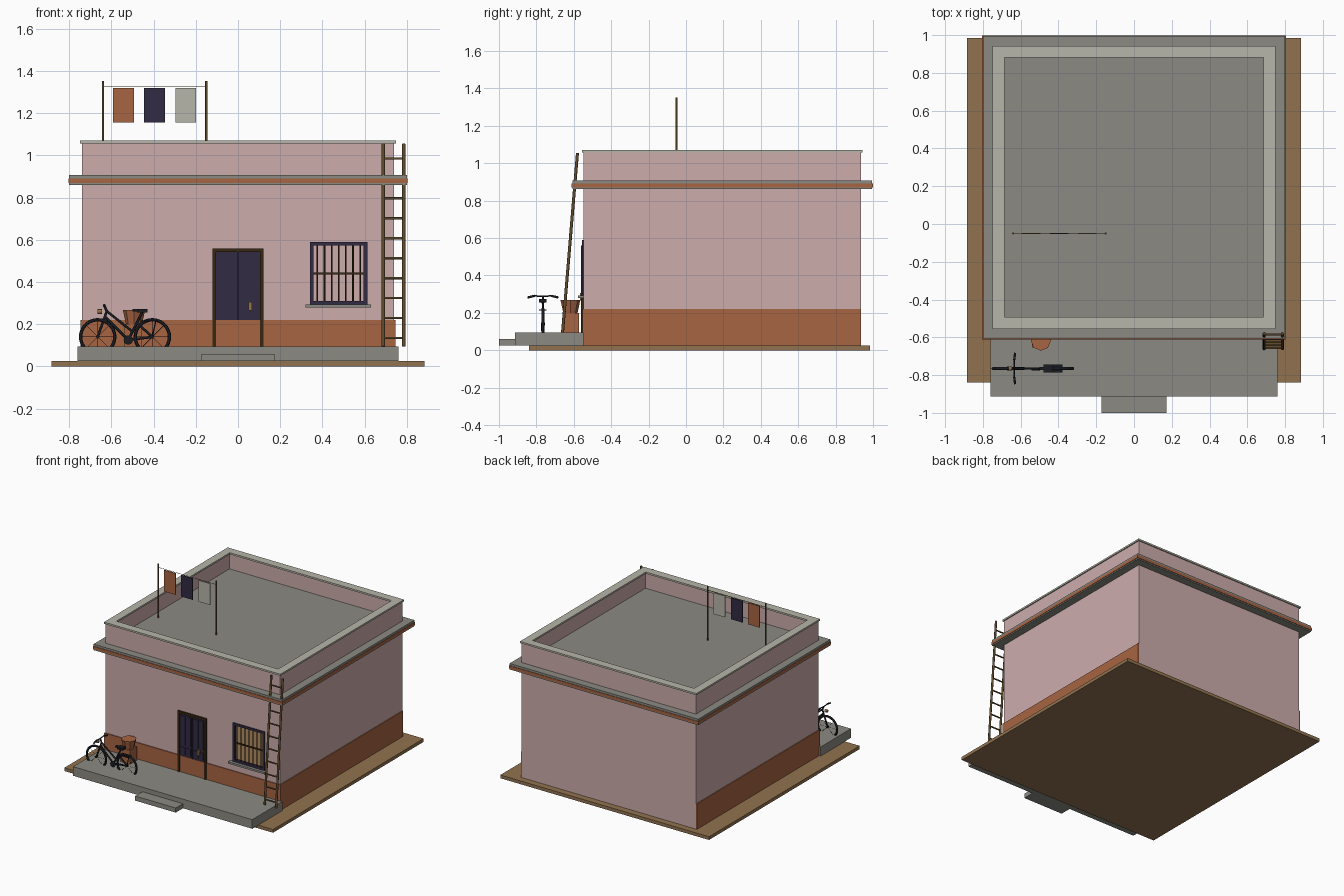
import bpy
import math
from mathutils import Vector

cube = bpy.data.objects.get("Cube")
if cube:
    bpy.data.objects.remove(cube, do_unlink=True)


def material(name, *rgb):
    mat = bpy.data.materials.new(name)
    mat.use_nodes = True
    mat.diffuse_color = (*rgb, 1)
    mat.node_tree.nodes["Principled BSDF"].inputs["Base Color"].default_value = (*rgb, 1)
    return mat


PINK = material("pink plaster", .61, .415, .415)
ORANGE = material("terracotta", .39, .128, .055)
GREY = material("concrete", .26, .255, .225)
PALE = material("pale stone", .475, .465, .4)
EARTH = material("earth", .285, .17, .08)
PURPLE = material("purple paint", .032, .024, .056)
BROWN = material("dark wood", .038, .02, .006)
WOOD = material("weathered wood", .12, .073, .028)
BLACK = material("black metal", .011, .012, .017)
BRASS = material("brass", .32, .17, .06)


def finish(name, mat):
    obj = bpy.context.object
    obj.name = name
    obj.data.materials.append(mat)
    return obj


def box(name, mat, x, y, z):
    """Box from (low, high) pairs."""
    bpy.ops.mesh.primitive_cube_add(size=1, location=[sum(p) / 2 for p in (x, y, z)])
    obj = finish(name, mat)
    obj.scale = [p[1] - p[0] for p in (x, y, z)]
    bpy.ops.object.transform_apply(location=False, rotation=False, scale=True)
    return obj


def rod(name, mat, start, end, radius, sides=14):
    a, b = Vector(start), Vector(end)
    bpy.ops.mesh.primitive_cylinder_add(vertices=sides, radius=radius, depth=(b - a).length,
                                        location=(a + b) / 2)
    obj = finish(name, mat)
    obj.rotation_euler = (b - a).to_track_quat("Z", "Y").to_euler()
    bpy.ops.object.shade_smooth_by_angle()
    return obj


def cut(target, cutter):
    mod = target.modifiers.new("opening", "BOOLEAN")
    mod.operation, mod.solver, mod.object = "DIFFERENCE", "EXACT", cutter
    bpy.context.view_layer.objects.active = target
    bpy.ops.object.modifier_apply(modifier=mod.name)
    bpy.data.objects.remove(cutter, do_unlink=True)


# Main dimensions
HALF, FRONT, BACK = .74, -.547, .935
GROUND, DECK, DADO, ROOF, TOP = .025, .095, .22, .94, 1.057


def grown(amount):
    """Footprint of the house, enlarged."""
    return (-HALF - amount, HALF + amount), (FRONT - amount, BACK + amount)


# Ground, raised deck and step
box("ground_slab", EARTH, (-.885, .885), (-.84, .985), (0, GROUND))
box("front_deck", GREY, (-.76, .76), (-.913, FRONT), (GROUND, DECK))
box("front_step", GREY, (-.172, .172), (-1, -.913), (GROUND, .06))

# Hollow walls with a window opening
WX, WZ = (.342, .613), (.293, .59)
walls = box("walls", PINK, *grown(0), (GROUND, TOP))
cut(walls, box("room_cutter", PINK, *grown(-.045), (0, 1.2)))
cut(walls, box("window_cutter", PINK, WX, (FRONT - .1, FRONT + .1), WZ))

# Painted dado on the front and both sides
PROUD = .007
box("front_dado", ORANGE, (-HALF - PROUD, HALF + PROUD), (FRONT - PROUD, FRONT), (GROUND, DADO))
for side, x in (("left", HALF), ("right", -HALF - PROUD)):
    box(side + "_dado", ORANGE, (x, x + PROUD), (FRONT, BACK), (GROUND, DADO))

# Roof, cornice and parapet cap
box("roof", GREY, *grown(-.045), (.905, ROOF))
box("cornice_top", GREY, *grown(.06), (.891, .907))
box("cornice_band", ORANGE, *grown(.064), (.87, .891))
box("cornice_base", GREY, *grown(.06), (.861, .87))
cap = box("parapet_cap", PALE, *grown(.008), (TOP, TOP + .013))
cut(cap, box("cap_cutter", PALE, *grown(-.054), (1, 1.2)))

# Door: frame, two panelled leaves and a lock
DOOR_Y, DOOR_TOP, JAMB = FRONT - .004, .56, .017
for x in (-.122, .122 - JAMB):
    box("door_jamb", BROWN, (x, x + JAMB), (FRONT - .014, FRONT), (DECK, DOOR_TOP))
box("door_lintel", BROWN, (-.122, .122), (FRONT - .014, FRONT), (DOOR_TOP - JAMB, DOOR_TOP))
for x in (-.106, .001):
    box("door_leaf", PURPLE, (x, x + .105), (DOOR_Y, FRONT), (DECK, DOOR_TOP - JAMB))
    for dx in (.012, .058):
        for z in ((.235, .29), (.31, .53)):
            box("door_panel", PURPLE, (x + dx, x + dx + .036), (DOOR_Y - .006, DOOR_Y), z)
box("door_cover_strip", PURPLE, (-.005, .005), (DOOR_Y - .008, DOOR_Y), (DADO, DOOR_TOP - JAMB))
box("door_lock", BRASS, (.05, .066), (DOOR_Y - .016, DOOR_Y), (.265, .305))

# Window: frame, bars and sill
EDGE, FY = .017, (FRONT - .008, FRONT + .012)
for x in (WX[0], WX[1] - EDGE):
    box("window_jamb", PURPLE, (x, x + EDGE), FY, WZ)
for z in (WZ[0], WZ[1] - EDGE):
    box("window_rail", PURPLE, WX, FY, (z, z + EDGE))
BARS = 7
for i in range(BARS):
    x = WX[0] + EDGE + (i + .5) * (WX[1] - WX[0] - 2 * EDGE) / BARS
    rod("window_bar", BROWN, (x, FRONT, WZ[0] + EDGE), (x, FRONT, WZ[1] - EDGE), .004)
box("window_crossbar", BROWN, WX, (FRONT - .004, FRONT + .004), (.435, .445))
box("window_sill", GREY, (.32, .63), (FRONT - .03, FRONT), (.279, WZ[0]))

# Leaning ladder
RAILS = (.689, .786)


def ladder_point(x, z):
    return x, -.66 + (z - DECK) * .083, z


for x in RAILS:
    rod("ladder_rail", WOOD, ladder_point(x, DECK), ladder_point(x, 1.055), .008)
for i in range(10):
    z = .135 + i * .0945
    rod("ladder_rung", WOOD, ladder_point(RAILS[0], z), ladder_point(RAILS[1], z), .0055)

# Washing line
LINE_Y, LINE_Z = -.05, 1.325
for x in (-.64, -.15):
    rod("line_pole", WOOD, (x, LINE_Y, ROOF), (x, LINE_Y, 1.352), .0055)
rod("washing_line", WOOD, (-.64, LINE_Y, LINE_Z), (-.15, LINE_Y, LINE_Z), .0015)
for x, mat in ((-.592, ORANGE), (-.445, PURPLE), (-.297, PALE)):
    box("hanging_cloth", mat, (x, x + .098), (LINE_Y - .003, LINE_Y + .003), (1.155, LINE_Z - .006))

# Crate with a basket on top
box("crate", ORANGE, (-.54, -.457), (-.655, -.572), (DECK, .2))
bpy.ops.mesh.primitive_cone_add(vertices=8, radius1=.038, radius2=.053, depth=.068,
                                location=(-.493, -.618, .234))
finish("basket", ORANGE)

# Bicycle: wheels
BY, HUB, RADIUS = -.765, .14, .081
FRONT_HUB, REAR_HUB = (-.665, BY, HUB), (-.406, BY, HUB)
for hub in (FRONT_HUB, REAR_HUB):
    bpy.ops.mesh.primitive_torus_add(major_radius=RADIUS, minor_radius=.008, major_segments=32,
                                     minor_segments=12, location=hub, rotation=(math.pi / 2, 0, 0))
    finish("bicycle_tyre", BLACK)
    bpy.ops.object.shade_smooth_by_angle()
    for i in range(8):
        a = i * math.tau / 8
        tip = Vector(hub) + RADIUS * Vector((math.cos(a), 0, math.sin(a)))
        rod("bicycle_spoke", BLACK, hub, tip, .001, 4)
    rod("bicycle_hub", BLACK, (hub[0], BY - .01, HUB), (hub[0], BY + .01, HUB), .008)

# Bicycle: frame tubes
head, head_low = (-.622, BY, .262), (-.63, BY, .235)
crank, seat_post = (-.52, BY, .125), (-.452, BY, .262)
seat_mid = (-.478, BY, .205)
bar_clamp = (-.634, BY, .288)
for a, b in ((head, FRONT_HUB), (head_low, crank), (head, (-.5, BY, .165)), (crank, seat_post),
             (crank, REAR_HUB), (seat_mid, REAR_HUB), (head, bar_clamp)):
    rod("bicycle_tube", BLACK, a, b, .006)
rod("chain_ring", BLACK, (-.52, BY - .01, .125), (-.52, BY - .006, .125), .022, 16)

# Bicycle: handlebar, lamp, saddle and rack
for s in (-1, 1):
    bend, tip = (-.634, BY + s * .045, .291), (-.63, BY + s * .082, .282)
    rod("handlebar", BLACK, bar_clamp, bend, .004)
    rod("handle_grip", BLACK, bend, tip, .006)
rod("bicycle_lamp", BRASS, (-.665, BY, .26), (-.645, BY, .26), .011, 16)
box("saddle", BLACK, (-.478, -.428), (BY - .02, BY + .02), (.256, .273))
box("saddle_nose", BLACK, (-.5, -.478), (BY - .009, BY + .009), (.26, .271))
box("luggage_rack", BLACK, (-.46, -.378), (BY - .02, BY + .02), (.212, .218))
rod("rack_stay", BLACK, (-.39, BY, .214), REAR_HUB, .003)
